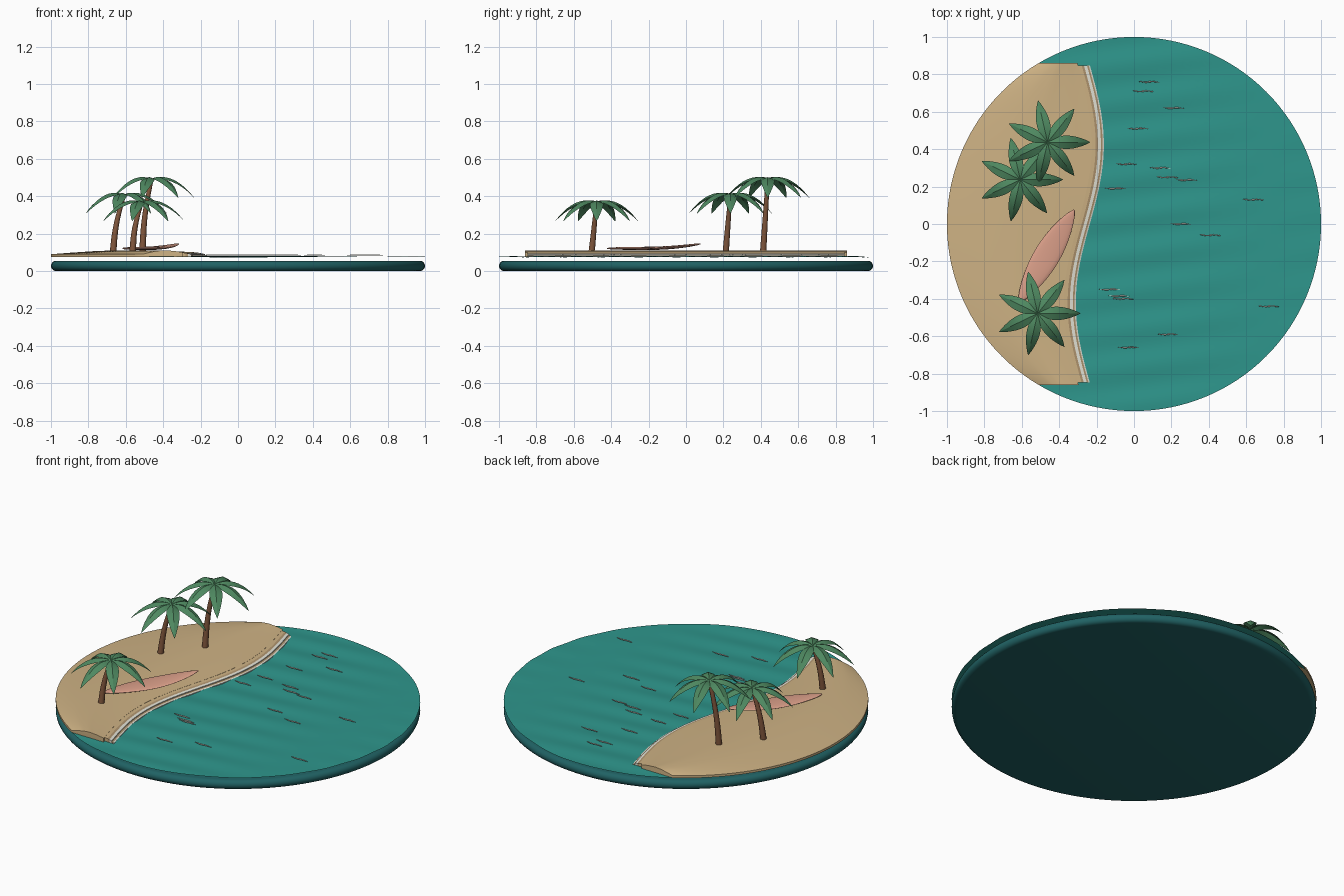
import bpy, bmesh, math
from mathutils import Vector

if "Cube" in bpy.data.objects:
    bpy.data.objects.remove(bpy.data.objects["Cube"])


def material(name, r, g, b):
    lin = [((c / 255 + 0.055) / 1.055) ** 2.4 for c in (r, g, b)]
    m = bpy.data.materials.new(name)
    m.diffuse_color = (*lin, 1)
    m.use_nodes = True
    m.node_tree.nodes["Principled BSDF"].inputs["Base Color"].default_value = m.diffuse_color
    return m


DEEP = material("deep_teal", 32, 98, 100)
WATER = material("sea_teal", 46, 150, 140)
SAND = material("dry_sand", 206, 178, 132)
WET = material("wet_sand", 178, 150, 112)
FOAM = material("foam_white", 228, 228, 216)
BARK = material("bark_brown", 128, 86, 60)
LEAF = material("palm_green", 78, 136, 96)
PINK = material("board_pink", 220, 160, 138)


def finish(name, bm, mat, smooth=40):
    bmesh.ops.recalc_face_normals(bm, faces=bm.faces[:])
    me = bpy.data.meshes.new(name)
    bm.to_mesh(me)
    bm.free()
    me.materials.append(mat)
    ob = bpy.data.objects.new(name, me)
    bpy.context.collection.objects.link(ob)
    bpy.ops.object.select_all(action="DESELECT")
    ob.select_set(True)
    bpy.context.view_layer.objects.active = ob
    bpy.ops.object.shade_smooth_by_angle(angle=math.radians(smooth))
    return ob


def skin(bm, rows, closed=False, caps=False):
    """Bridge rows of points with quads; closed joins each row into a ring."""
    vs = [[bm.verts.new(p) for p in row] for row in rows]
    n = len(rows[0])
    for a, b in zip(vs, vs[1:]):
        for i in range(n if closed else n - 1):
            j = (i + 1) % n
            bm.faces.new((a[i], a[j], b[j], b[i]))
    if caps:
        bm.faces.new(vs[0][::-1])
        bm.faces.new(vs[-1])


def ring(r, z, n=128):
    return [(r * math.cos(2 * math.pi * i / n), r * math.sin(2 * math.pi * i / n), z)
            for i in range(n)]


def swell(x, y):
    return 0.077 + 0.0035 * math.sin(31 * (y - 0.12 * x)) * math.cos(2.2 * x)


def shore(y):
    return -0.24 + 0.075 * math.sin(3.7 * y)


def lerp_table(table, t):
    for (t0, v0), (t1, v1) in zip(table, table[1:]):
        if t <= t1:
            return v0 + (v1 - v0) * (t - t0) / (t1 - t0)
    return table[-1][1]


# Base disc with a rounded rim
bm = bmesh.new()
arc = [math.radians(-90 + 22.5 * i) for i in range(9)]
skin(bm, [ring(0.973 + 0.027 * math.cos(a), 0.0275 + 0.0275 * math.sin(a)) for a in arc],
     closed=True, caps=True)
finish("base_disc", bm, DEEP)

# Rippling water sheet above the base
bm = bmesh.new()
rows = [[(x, y, swell(x, y)) for x, y, _ in ring(r / 40, 0)] for r in range(1, 41)]
skin(bm, rows, closed=True)
bm.verts.ensure_lookup_table()
bm.faces.new([bm.verts[i] for i in range(128)])
finish("water_surface", bm, WATER)

# Sand bank: rounded cross-section from the rim to the shore
YS = [-0.86 + 1.72 * i / 64 for i in range(65)]
HEIGHT = [(0, 0.09), (0.15, 0.098), (0.35, 0.107), (0.55, 0.111), (0.8, 0.107), (1, 0.1)]
bm = bmesh.new()
rows = []
for y in YS:
    left, right = -math.sqrt(1 - y * y), shore(y) - 0.06
    row = [(left, y, 0.076)]
    for i in range(17):
        t = i / 16
        row.append((left + (right - left) * t, y, lerp_table(HEIGHT, t)))
    rows.append(row + [(right, y, 0.076)])
skin(bm, rows, closed=True, caps=True)
finish("sand_bank", bm, SAND)


# Strips that follow the shore, stepping down to the water
def shore_strip(name, near, far, top, mat):
    bm = bmesh.new()
    rows = []
    for y in YS:
        y *= 0.985
        a, b = shore(y) + near, shore(y) + far
        rows.append([(a, y, 0.074), (a, y, top), (b, y, top - 0.003), (b, y, 0.074)])
    skin(bm, rows, closed=True, caps=True)
    finish(name, bm, mat)


shore_strip("upper_sand_edge", -0.068, -0.04, 0.1, SAND)
shore_strip("wet_sand_edge", -0.04, -0.028, 0.097, WET)
shore_strip("foam_edge", -0.028, -0.012, 0.094, FOAM)
shore_strip("wet_sand_toe", -0.012, -0.003, 0.086, WET)
shore_strip("foam_toe", -0.003, 0.004, 0.083, FOAM)

# Small foam ripples on the open water
RIPPLES = [(.08, .76), (.05, .71), (.21, .62), (.02, .51), (-.04, .32), (.14, .3),
           (.18, .25), (.28, .235), (-.1, .19), (.64, .13), (.25, 0), (.41, -.06),
           (-.13, -.35), (-.08, -.385), (-.06, -.4), (.72, -.44), (.18, -.59), (-.03, -.66)]
bm = bmesh.new()
for x, y in RIPPLES:
    rows = []
    for i in range(9):
        t = i / 8 * 2 - 1
        r = 0.0035 * math.sqrt(max(0.05, 1 - t * t))
        px, py = x + 0.056 * t, y + 0.002 * math.sin(5 * t)
        rows.append([(px, py + r * math.cos(k * math.pi / 3),
                      0.085 + r * math.sin(k * math.pi / 3)) for k in range(6)])
    skin(bm, rows, closed=True, caps=True)
finish("water_ripples", bm, FOAM)


# Palms: a leaning tapered trunk and seven drooping folded fronds
def palm(label, base, crown):
    base, crown = Vector(base), Vector(crown)
    bm = bmesh.new()
    rows = []
    for i in range(11):
        t = i / 10
        c = base.lerp(crown, t)
        c.x += 0.012 * math.sin(math.pi * t) * -1
        r = 0.018 - 0.007 * t
        rows.append([c + Vector((r * math.cos(k * math.pi / 5), r * math.sin(k * math.pi / 5), 0))
                     for k in range(10)])
    skin(bm, rows, closed=True, caps=True)
    finish("palm_trunk_" + label, bm, BARK)

    bm = bmesh.new()
    for k in range(7):
        ang = 2 * math.pi * k / 7
        out = Vector((math.cos(ang), math.sin(ang), 0))
        side = Vector((-out.y, out.x, 0))
        rows = []
        for i in range(11):
            t = i / 10
            w = 0.002 + 0.034 * math.sin(math.pi * t ** 0.85) ** 0.9 if 0 < t < 1 else 0.001
            rib = crown + out * (0.228 * t) + Vector((0, 0, 0.09 * t - 0.19 * t * t))
            drop = Vector((0, 0, -0.4 * w))
            rows.append([rib - side * w + drop, rib, rib + side * w + drop])
        skin(bm, rows)
    finish("palm_fronds_" + label, bm, LEAF, 25)


palm("tall", (-0.51, 0.412, 0.095), (-0.462, 0.437, 0.492))
palm("middle", (-0.668, 0.212, 0.095), (-0.608, 0.237, 0.408))
palm("short", (-0.563, -0.505, 0.095), (-0.515, -0.478, 0.367))

# Surfboard: pointed outline with a lifted nose
bm = bmesh.new()
tail, nose = Vector((-0.615, -0.42, 0)), Vector((-0.32, 0.075, 0))
along = (nose - tail).normalized()
side = Vector((along.y, -along.x, 0))
rows = []
for i in range(25):
    t = i / 24
    w = 0.004 + 0.066 * math.sin(math.pi * t) ** 0.75 if 0 < t < 1 else 0.004
    h = 0.003 + 0.006 * math.sin(math.pi * t) ** 0.5 if 0 < t < 1 else 0.003
    c = tail.lerp(nose, t) + Vector((0, 0, 0.121 + 0.024 * max(0, (t - 0.4) / 0.6) ** 2))
    rows.append([c + side * (w * math.cos(a)) + Vector((0, 0, h * math.sin(a)))
                 for a in (k * math.pi / 8 for k in range(16))])
skin(bm, rows, closed=True, caps=True)
finish("surfboard", bm, PINK, 60)
